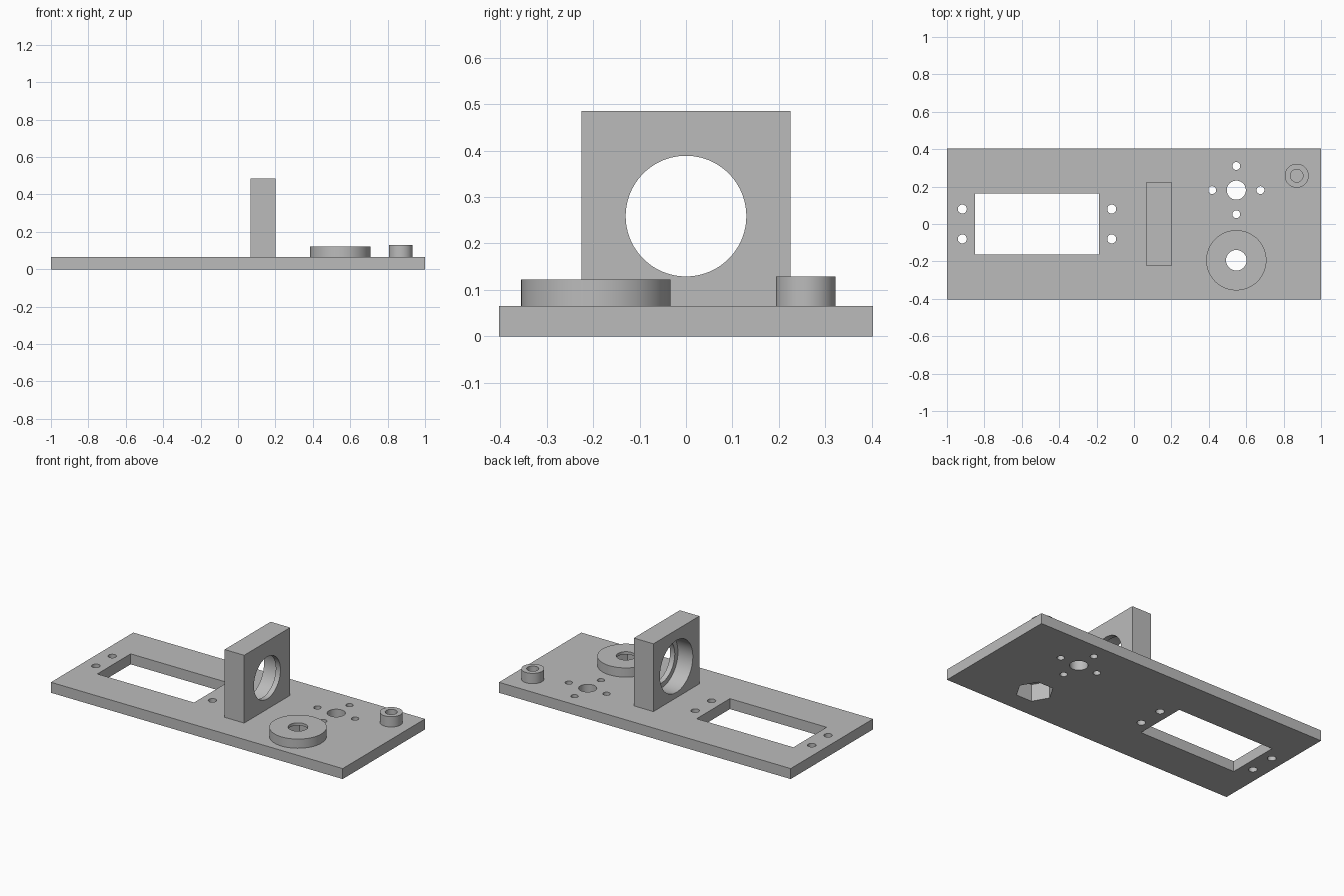
import bpy, math

if "Cube" in bpy.data.objects:
    bpy.data.objects.remove(bpy.data.objects["Cube"])

grey = bpy.data.materials.new("light grey")
grey.diffuse_color = (0.5, 0.5, 0.5, 1)
grey.use_nodes = True
grey.node_tree.nodes["Principled BSDF"].inputs["Base Color"].default_value = grey.diffuse_color

T = 0.065      # plate thickness
EPS = 0.02     # cutter overshoot


def box(name, x0, x1, y0, y1, z0, z1):
    bpy.ops.mesh.primitive_cube_add(
        size=1, location=((x0 + x1) / 2, (y0 + y1) / 2, (z0 + z1) / 2))
    ob = bpy.context.object
    ob.name = name
    ob.scale = (x1 - x0, y1 - y0, z1 - z0)
    bpy.ops.object.transform_apply(location=False, rotation=False, scale=True)
    ob.data.materials.append(grey)
    return ob


def cyl(name, x, y, z0, z1, r, sides=64, rot=(0, 0, 0)):
    bpy.ops.mesh.primitive_cylinder_add(
        vertices=sides, radius=r, depth=z1 - z0,
        location=(x, y, (z0 + z1) / 2), rotation=rot)
    ob = bpy.context.object
    ob.name = name
    ob.data.materials.append(grey)
    return ob


def cut(target, cutter):
    mod = target.modifiers.new("cut", 'BOOLEAN')
    mod.operation = 'DIFFERENCE'
    mod.solver = 'EXACT'
    mod.object = cutter
    bpy.ops.object.select_all(action='DESELECT')
    target.select_set(True)
    bpy.context.view_layer.objects.active = target
    bpy.ops.object.modifier_apply(modifier=mod.name)
    bpy.data.objects.remove(cutter, do_unlink=True)


def drill(target, x, y, r, z0=-EPS, z1=T + EPS, sides=48, turn=0):
    cut(target, cyl("cutter", x, y, z0, z1, r, sides, (0, 0, turn)))


def bore_x(target, x0, x1, z, r):
    c = cyl("cutter", (x0 + x1) / 2, 0, z - (x1 - x0) / 2, z + (x1 - x0) / 2,
            r, 96, (0, math.pi / 2, 0))
    cut(target, c)


# Base plate with rectangular window
plate = box("base_plate", -1, 1, -0.403, 0.403, 0, T)
cut(plate, box("cutter", -0.85, -0.187, -0.163, 0.163, -EPS, T + EPS))

# Screw holes either side of the window
for x in (-0.918, -0.119):
    for y in (-0.08, 0.08):
        drill(plate, x, y, 0.024)

# Shaft hole with four screw holes around it
HX, HY = 0.547, 0.181
drill(plate, HX, HY, 0.051)
for i in range(4):
    a = i * math.pi / 2
    drill(plate, HX + 0.129 * math.cos(a), HY + 0.129 * math.sin(a), 0.021)

# Round boss with a hexagonal nut pocket open below
DX, DY = 0.547, -0.194
HEX = math.pi / 6   # puts a corner on the x axis
drill(plate, DX, DY, 0.106, sides=6, turn=HEX)
disc = cyl("nut_boss", DX, DY, T, 0.122, 0.161, 96)
drill(disc, DX, DY, 0.106, T - EPS, 0.105, 6, HEX)
drill(disc, DX, DY, 0.055, 0.08, 0.15)

# Small post with a blind hole
post = cyl("screw_post", 0.87, 0.258, T, 0.129, 0.064)
drill(post, 0.87, 0.258, 0.034, T + 0.002, 0.16)

# Upright block with a stepped bore, wider on the -x side
block = box("upright_holder", 0.066, 0.2, -0.225, 0.225, T, 0.485)
bore_x(block, 0.0, 0.3, 0.259, 0.13)
bore_x(block, 0.0, 0.168, 0.259, 0.161)

# Smooth round walls, keep edges sharp
for ob in (plate, disc, post, block):
    bpy.ops.object.select_all(action='DESELECT')
    ob.select_set(True)
    bpy.context.view_layer.objects.active = ob
    bpy.ops.object.shade_smooth_by_angle(angle=math.radians(30))
